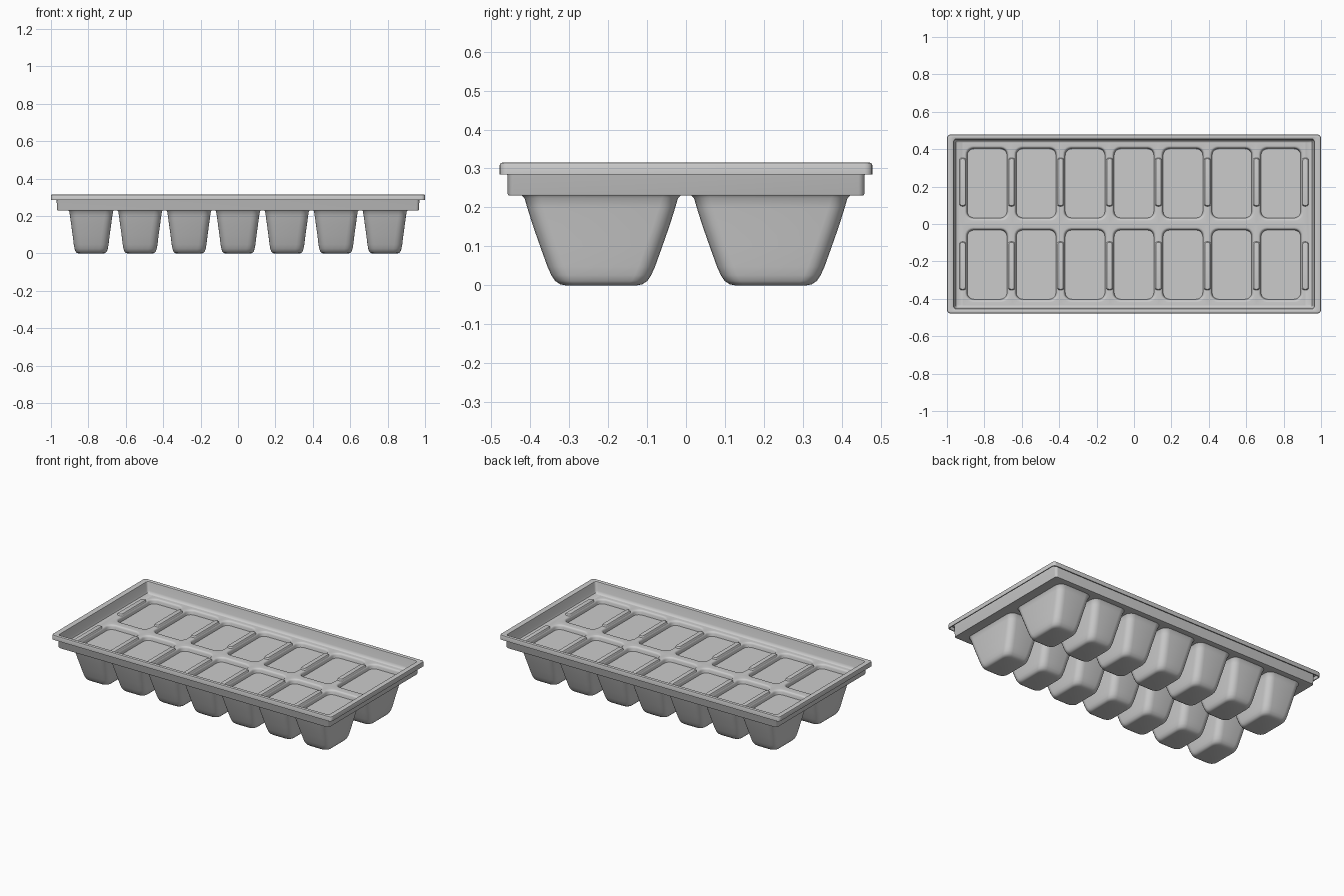
import bpy, bmesh, math

PX = 0.2617          # cell pitch along x
CY = 0.2175          # centre line of each row


def ring(cx, cy, hx, hy, r, z, seg=5):
    pts = []
    for i, (sx, sy) in enumerate(((1, 1), (-1, 1), (-1, -1), (1, -1))):
        for k in range(seg + 1):
            a = math.pi / 2 * (i + k / seg)
            pts.append((cx + sx * (hx - r) + r * math.cos(a),
                        cy + sy * (hy - r) + r * math.sin(a), z))
    return pts


def loft(bm, rings, cap=False, flip=False):
    loops = [[bm.verts.new(p) for p in r] for r in rings]
    n = len(loops[0])
    for a, b in zip(loops, loops[1:]):
        for i in range(n):
            j = (i + 1) % n
            f = [a[i], a[j], b[j], b[i]]
            bm.faces.new(f[::-1] if flip else f)
    if cap:
        bm.faces.new(loops[0] if flip else loops[0][::-1])


def finish(name, bm):
    bmesh.ops.remove_doubles(bm, verts=bm.verts, dist=0.0002)
    me = bpy.data.meshes.new(name)
    bm.to_mesh(me)
    bm.free()
    ob = bpy.data.objects.new(name, me)
    bpy.context.collection.objects.link(ob)
    bpy.ops.object.select_all(action='DESELECT')
    ob.select_set(True)
    bpy.context.view_layer.objects.active = ob
    bpy.ops.object.shade_smooth_by_angle(angle=math.radians(35))
    return ob


cells = [((i - 3) * PX, s * CY) for i in range(7) for s in (-1, 1)]

# Outer pockets, lofted from the bottom up into the floor underside
cup_profile = [  # half x, half y, corner radius, z
    (0.068, 0.092, 0.030, 0.0), (0.077, 0.106, 0.036, 0.003),
    (0.084, 0.118, 0.040, 0.011), (0.089, 0.128, 0.042, 0.026),
    (0.093, 0.138, 0.043, 0.048), (0.099, 0.156, 0.043, 0.098),
    (0.107, 0.176, 0.043, 0.155), (0.113, 0.190, 0.042, 0.200),
    (0.117, 0.197, 0.042, 0.224), (0.121, 0.203, 0.044, 0.230),
    (PX / 2, CY, 0.00001, 0.230)]
bm = bmesh.new()
for cx, cy in cells:
    loft(bm, [ring(cx, cy, *p) for p in cup_profile], cap=True)
finish("pockets", bm)

# Tray floor with a rounded opening and a flat filled surface in each pocket
fill_profile = [
    (0.106, 0.185, 0.036, 0.212), (0.109, 0.188, 0.038, 0.228),
    (0.111, 0.190, 0.039, 0.235), (0.115, 0.194, 0.041, 0.239),
    (0.120, 0.200, 0.043, 0.240), (PX / 2, CY, 0.00001, 0.240)]
bm = bmesh.new()
for cx, cy in cells:
    rings = [ring(cx, cy, *p) for p in fill_profile]
    loft(bm, rings)
    bm.faces.new([bm.verts.new(p) for p in rings[0]])
finish("floor_and_fill", bm)

# Raised wall and turned-down rim around the tray
EX, EY = 3.5 * PX, 2 * CY
rim_profile = [
    (EX, EY, 0.0001, 0.240), (0.942, 0.439, 0.010, 0.241),
    (0.953, 0.444, 0.012, 0.246), (0.958, 0.449, 0.014, 0.258),
    (0.963, 0.453, 0.016, 0.305), (0.965, 0.455, 0.016, 0.312),
    (0.970, 0.459, 0.016, 0.315), (0.994, 0.472, 0.016, 0.315),
    (0.998, 0.476, 0.018, 0.3135), (1.0, 0.478, 0.020, 0.309),
    (1.0, 0.478, 0.020, 0.285), (0.994, 0.472, 0.016, 0.285),
    (0.994, 0.472, 0.016, 0.306), (0.972, 0.462, 0.016, 0.306),
    (0.970, 0.459, 0.016, 0.300), (0.968, 0.458, 0.016, 0.235),
    (0.966, 0.456, 0.014, 0.231), (0.961, 0.452, 0.012, 0.230),
    (EX, EY, 0.0001, 0.230)]
bm = bmesh.new()
loft(bm, [ring(0, 0, *p) for p in rim_profile], flip=True)
finish("wall_and_rim", bm)

# Low rounded ridges between neighbouring pockets and at both ends
ridge_profile = [
    (0.010, 0.121, 0.008, 0.251), (0.014, 0.125, 0.011, 0.250),
    (0.017, 0.128, 0.013, 0.246), (0.019, 0.130, 0.014, 0.236)]
bm = bmesh.new()
for i in range(8):
    for s in (-1, 1):
        loft(bm, [ring((i - 3.5) * PX, s * 0.224, *p) for p in ridge_profile],
             cap=True, flip=True)
finish("ridges", bm)

# Keep every part's normals pointing outwards
for name in ("floor_and_fill",):
    bm = bmesh.new()
    me = bpy.data.objects[name].data
    bm.from_mesh(me)
    for f in bm.faces:
        if f.normal.z < -0.01:
            f.normal_flip()
    bm.to_mesh(me)
    bm.free()
